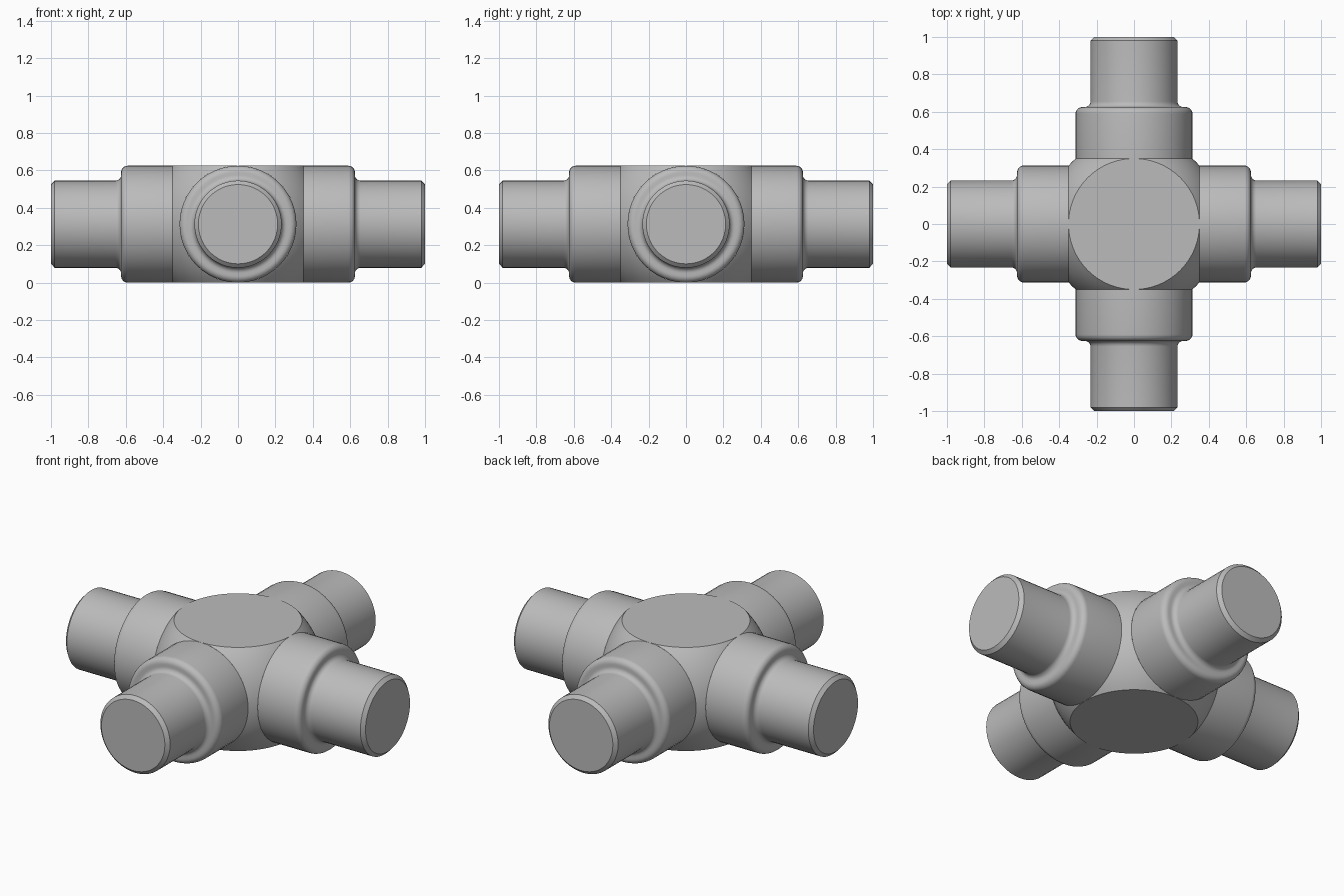
import bpy, bmesh, math
from mathutils import Matrix, Vector

cube = bpy.data.objects.get("Cube")
if cube:
    bpy.data.objects.remove(cube, do_unlink=True)

MID = 0.3125      # collar radius and centre height
FACE = 0.35       # distance from the centre to each arm seat
HUB = math.hypot(MID, FACE)

steel = bpy.data.materials.new("grey_steel")
steel.use_nodes = True
grey = (0.5, 0.5, 0.5, 1)
steel.diffuse_color = grey
steel.node_tree.nodes["Principled BSDF"].inputs["Base Color"].default_value = grey


def lathe(profile, segments):
    """Revolve (radius, height) points about z."""
    bm = bmesh.new()
    verts = [bm.verts.new((r, 0, h)) for r, h in profile]
    edges = [bm.edges.new(pair) for pair in zip(verts, verts[1:])]
    bmesh.ops.spin(bm, geom=verts + edges, cent=(0, 0, 0), axis=(0, 0, 1),
                   angle=math.tau, steps=segments, use_merge=True)
    bmesh.ops.remove_doubles(bm, verts=bm.verts, dist=1e-5)
    return bm


def finish(bm, name, matrix):
    bmesh.ops.recalc_face_normals(bm, faces=bm.faces)
    mesh = bpy.data.meshes.new(name)
    bm.to_mesh(mesh)
    bm.free()
    mesh.materials.append(steel)
    obj = bpy.data.objects.new(name, mesh)
    obj.matrix_world = matrix
    bpy.context.collection.objects.link(obj)
    bpy.ops.object.select_all(action="DESELECT")
    obj.select_set(True)
    bpy.context.view_layer.objects.active = obj
    bpy.ops.object.shade_smooth_by_angle(angle=math.radians(25))
    return obj


def arc(centre, radius, start, end, steps):
    """Points on an arc, angles in degrees."""
    angles = [math.radians(start + (end - start) * i / steps) for i in range(steps + 1)]
    return [(centre[0] + radius * math.cos(a), centre[1] + radius * math.sin(a)) for a in angles]


lift = Matrix.Translation((0, 0, MID))

# Hub: a ball with flat top and bottom, sliced open where the arms sit
tilt = math.degrees(math.atan2(MID, FACE))
hub = lathe([(0, MID)] + arc((0, 0), HUB, tilt, -tilt, 24) + [(0, -MID)], 96)
for direction in ((1, 0, 0), (-1, 0, 0), (0, 1, 0), (0, -1, 0)):
    normal = Vector(direction)
    bmesh.ops.bisect_plane(hub, geom=hub.verts[:] + hub.edges[:] + hub.faces[:],
                           plane_co=normal * FACE, plane_no=normal, clear_outer=True)
finish(hub, "hub", lift)

# Arms: wide collar, rounded shoulder, fillet, narrow spigot, chamfered end
arm_profile = ([(MID, FACE)]
               + arc((MID - 0.035, 0.59), 0.035, 0, 90, 6)
               + arc((0.263, 0.655), 0.03, 270, 180, 6)
               + [(0.233, 0.98), (0.212, 1.0), (0, 1.0)])
for index, side in enumerate(("left", "back", "right", "front")):
    turn = Matrix.Rotation(index * math.pi / 2, 4, "Z") @ Matrix.Rotation(math.pi / 2, 4, "Y")
    finish(lathe(arm_profile, 48), side + "_arm", lift @ turn)
